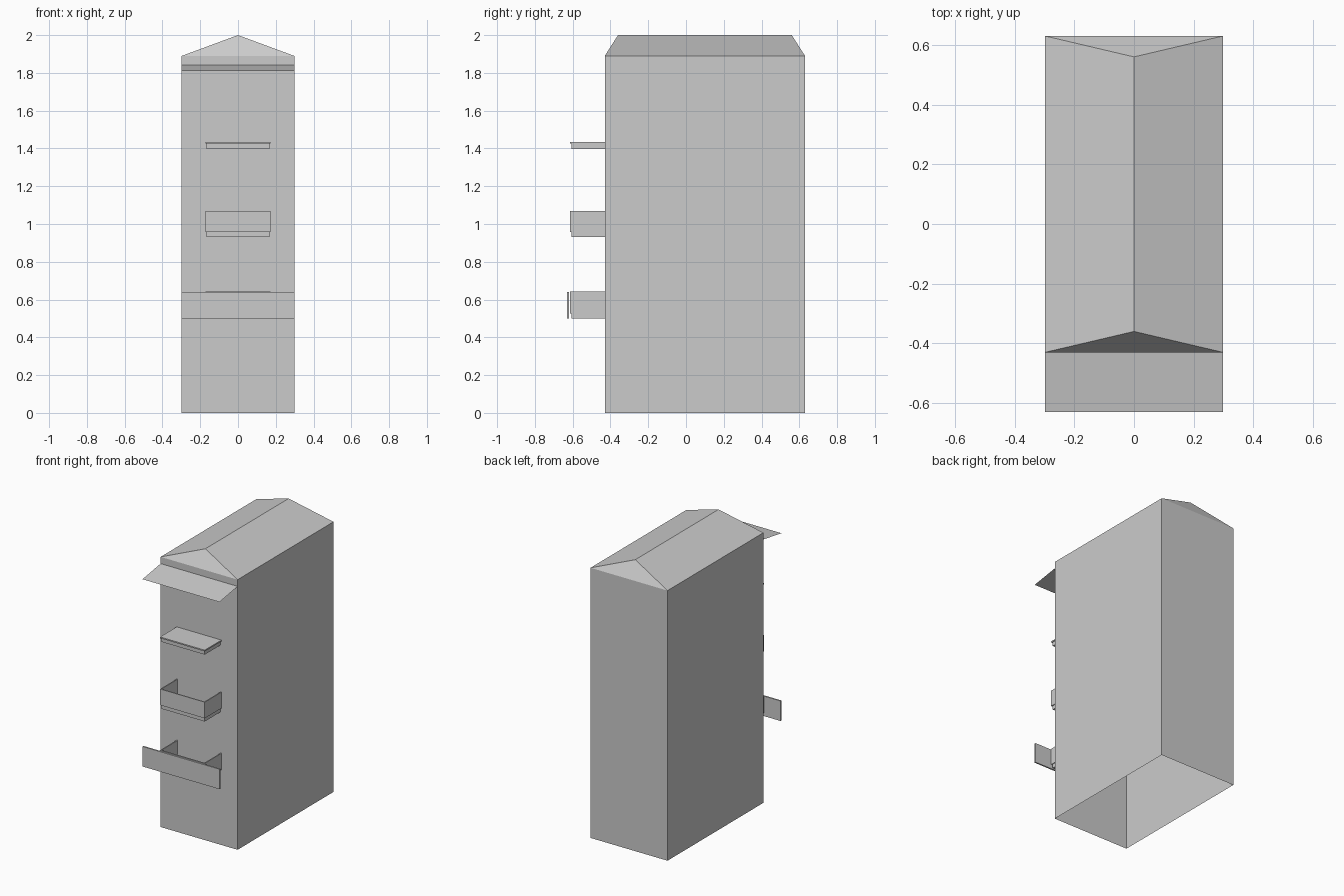
import bpy

if "Cube" in bpy.data.objects:
    bpy.data.objects.remove(bpy.data.objects["Cube"])

W = 0.298           # half width of the building
FRONT, BACK = -0.43, 0.63
EAVE, RIDGE = 1.89, 2.0


def mesh_object(name, verts, faces):
    mesh = bpy.data.meshes.new(name)
    mesh.from_pydata(verts, [], faces)
    mesh.update()
    obj = bpy.data.objects.new(name, mesh)
    bpy.context.collection.objects.link(obj)
    return obj


def box(name, x0, x1, y0, y1, z0, z1):
    verts = [(x, y, z) for z in (z0, z1)
             for x, y in ((x0, y0), (x1, y0), (x1, y1), (x0, y1))]
    faces = [(3, 2, 1, 0), (4, 5, 6, 7)]
    faces += [(i, (i + 1) % 4, (i + 1) % 4 + 4, i + 4) for i in range(4)]
    return mesh_object(name, verts, faces)


# Walls, open underneath
corners = [(-W, FRONT), (W, FRONT), (W, BACK), (-W, BACK)]
mesh_object("walls", [(x, y, z) for z in (0, EAVE) for x, y in corners],
            [(i, (i + 1) % 4, (i + 1) % 4 + 4, i + 4) for i in range(4)])

# Hipped roof
mesh_object("roof",
            [(x, y, EAVE) for x, y in corners]
            + [(0, FRONT + 0.07, RIDGE), (0, BACK - 0.07, RIDGE)],
            [(0, 1, 4), (1, 2, 5, 4), (2, 3, 5), (3, 0, 4, 5)])

# Sloping awning, a single sheet
mesh_object("awning",
            [(-W, -0.63, 1.81), (W, -0.63, 1.81), (W, FRONT, 1.843), (-W, FRONT, 1.843)],
            [(0, 1, 2, 3)])

# Top ledge: thin cap on a slightly smaller base
box("ledge_base", -0.167, 0.167, -0.607, FRONT, 1.398, 1.425)
box("ledge_cap", -0.173, 0.173, -0.615, FRONT, 1.425, 1.434)

# Two balconies: floor slab with thin parapet on three sides
T = 0.007
for label, z0, z1 in (("middle", 0.93, 1.07), ("lower", 0.50, 0.642)):
    zr = z0 + 0.027
    box(label + "_balcony_floor", -0.167, 0.167, -0.607, FRONT, z0, zr)
    box(label + "_balcony_front", -0.173, 0.173, -0.615, -0.615 + T, zr, z1)
    for side, x in (("left", -0.173), ("right", 0.173 - T)):
        box(f"{label}_balcony_{side}", x, x + T, -0.615 + T, FRONT, zr, z1)

# Wide sign panel in front of the lower balcony
box("front_panel", -W, W, -0.63, -0.62, 0.50, 0.64)
